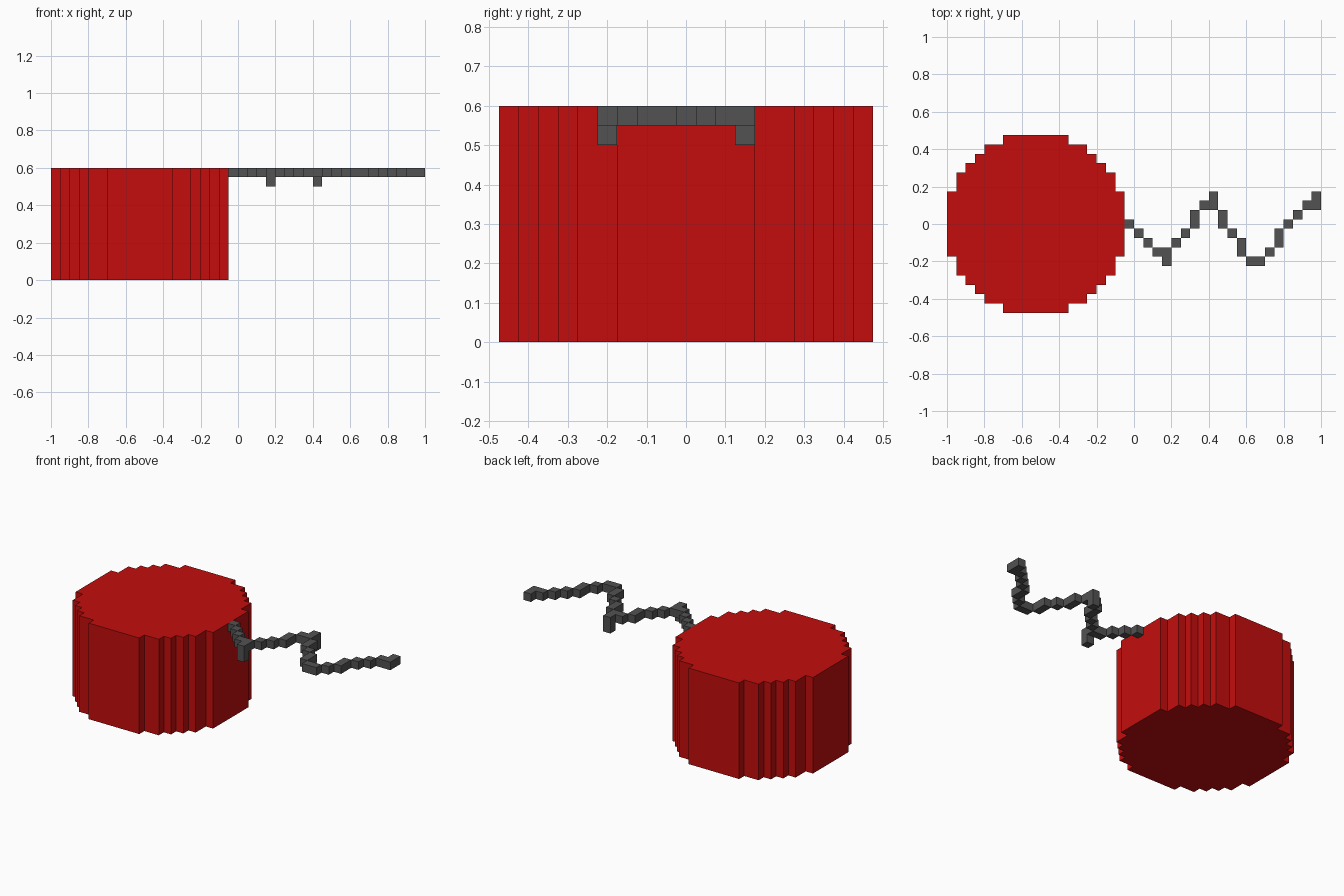
import bpy
import bmesh
import math
from mathutils import Vector

cube = bpy.data.objects.get("Cube")
if cube:
    bpy.data.objects.remove(cube, do_unlink=True)

U = 0.05  # size of one block


def material(name, rgb):
    mat = bpy.data.materials.new(name)
    mat.use_nodes = True
    mat.diffuse_color = (*rgb, 1)
    bsdf = next(n for n in mat.node_tree.nodes if n.type == 'BSDF_PRINCIPLED')
    bsdf.inputs["Base Color"].default_value = (*rgb, 1)
    return mat


def finish(bm, name, mat):
    mesh = bpy.data.meshes.new(name)
    bm.to_mesh(mesh)
    bm.free()
    mesh.materials.append(mat)
    obj = bpy.data.objects.new(name, mesh)
    bpy.context.collection.objects.link(obj)
    return obj


red = material("red paper", (0.55, 0.004, 0.004))
grey = material("dark grey cord", (0.085, 0.085, 0.085))

# Drum: one stepped quarter outline, turned four times and extruded upward
quarter = [(9.5, -3.5), (9.5, 3.5), (8.5, 3.5), (8.5, 5.5), (7.5, 5.5), (7.5, 6.5),
           (6.5, 6.5), (6.5, 7.5), (5.5, 7.5), (5.5, 8.5), (3.5, 8.5)]
outline = []
for turn in range(4):
    c, s = round(math.cos(turn * math.pi / 2)), round(math.sin(turn * math.pi / 2))
    outline += [(x * c - y * s, x * s + y * c) for x, y in quarter]

bm = bmesh.new()
base = bm.faces.new([bm.verts.new((x * U - 0.525, y * U, 0)) for x, y in outline])
top = bmesh.ops.extrude_face_region(bm, geom=[base], use_keep_orig=True)
bmesh.ops.translate(bm, vec=(0, 0, 0.6),
                    verts=[v for v in top["geom"] if isinstance(v, bmesh.types.BMVert)])
bmesh.ops.recalc_face_normals(bm, faces=bm.faces)
finish(bm, "drum", red)

# Fuse: zigzag of blocks, given as the lowest and highest row of each column
spans = [(0, 0), (-1, -1), (-2, -2), (-3, -3), (-4, -3), (-2, -2), (-1, -1),
         (0, 1), (2, 2), (2, 3), (0, 1), (-1, -1), (-3, -2), (-4, -4),
         (-4, -4), (-3, -3), (-2, -1), (0, 0), (1, 1), (2, 2), (2, 3)]
cells = {(i, j, 11) for i, (lo, hi) in enumerate(spans) for j in range(lo, hi + 1)}
cells |= {(4, -4, 10), (9, 3, 10)}  # short hanging blocks at two bends

# Only the outer sides of the blocks become faces
bm = bmesh.new()
for cell in cells:
    centre = Vector((cell[0] * U - 0.025, cell[1] * U, (cell[2] + 0.5) * U))
    for axis in range(3):
        for sign in (-1, 1):
            n = Vector((0, 0, 0))
            n[axis] = sign
            if tuple(cell[k] + int(n[k]) for k in range(3)) in cells:
                continue
            a = Vector((0, 0, 0))
            a[(axis + 1) % 3] = 1
            b = n.cross(a)
            corners = [n - a - b, n + a - b, n + a + b, n - a + b]
            bm.faces.new([bm.verts.new(centre + p * U / 2) for p in corners])
bmesh.ops.remove_doubles(bm, verts=bm.verts, dist=0.001)
finish(bm, "fuse", grey)
